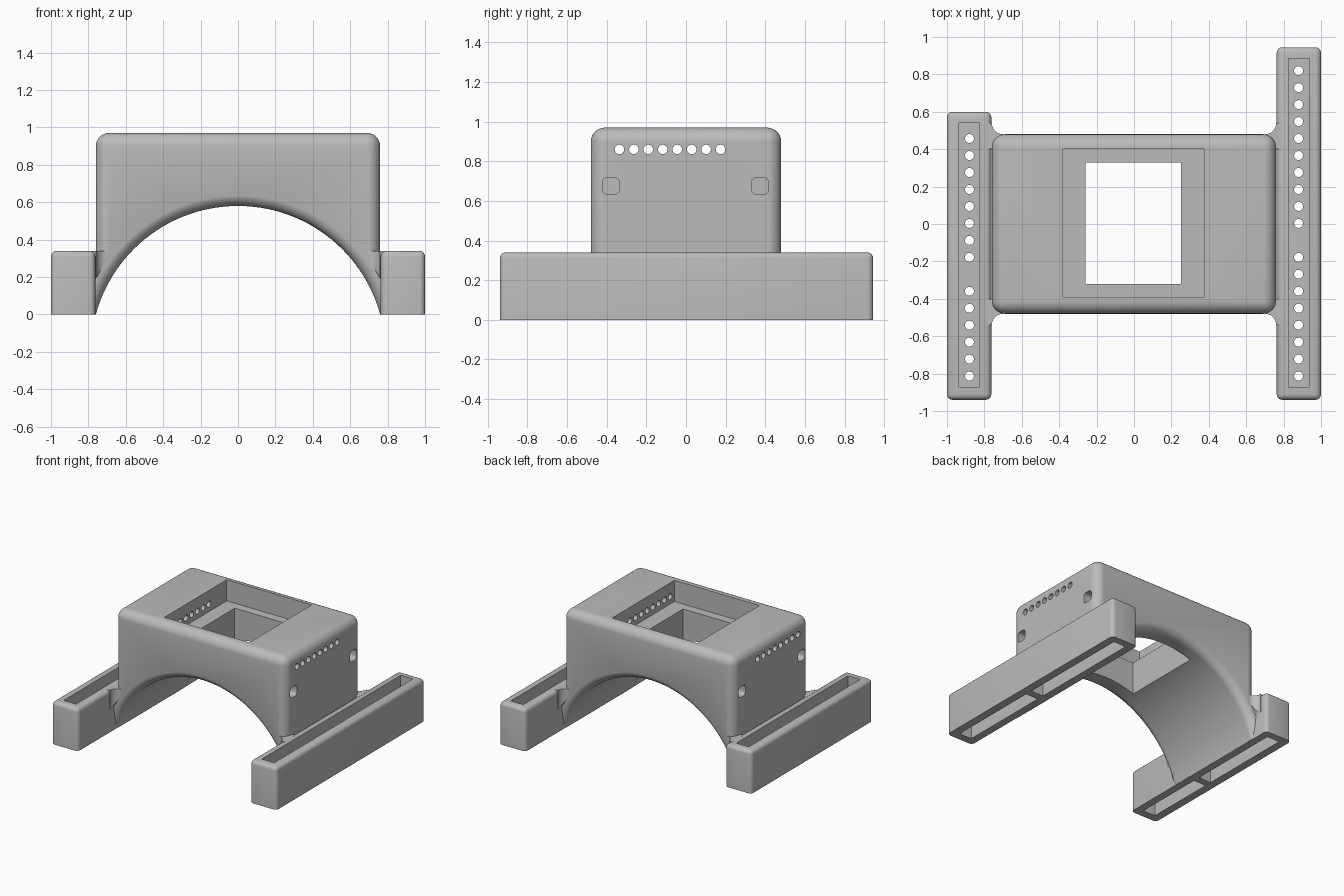
import bpy, bmesh, math
from mathutils import Matrix, Vector

cube = bpy.data.objects.get("Cube")
if cube:
    bpy.data.objects.remove(cube, do_unlink=True)

grey = bpy.data.materials.new("plain_grey")
grey.use_nodes = True
GREY = (0.5, 0.5, 0.5, 1)
grey.diffuse_color = GREY
grey.node_tree.nodes["Principled BSDF"].inputs["Base Color"].default_value = GREY


def make(name, bm):
    bmesh.ops.recalc_face_normals(bm, faces=bm.faces)
    mesh = bpy.data.meshes.new(name)
    bm.to_mesh(mesh)
    bm.free()
    ob = bpy.data.objects.new(name, mesh)
    bpy.context.collection.objects.link(ob)
    return ob


def box(name, lo, hi, bevel=0, segments=6):
    """Box between two corners; everything but the bottom rim is rounded."""
    bm = bmesh.new()
    bmesh.ops.create_cube(bm, size=1)
    for v in bm.verts:
        v.co = Vector([l + (c + 0.5) * (h - l) for l, h, c in zip(lo, hi, v.co)])
    if bevel:
        edges = [e for e in bm.edges if max(v.co.z for v in e.verts) > lo[2] + 0.01]
        bmesh.ops.bevel(bm, geom=edges, offset=bevel, offset_type='OFFSET',
                        segments=segments, profile=0.5, affect='EDGES')
    return make(name, bm)


def rods(name, centres, radius, length, axis):
    """Row of parallel cylinders along x or z."""
    bm = bmesh.new()
    turn = Matrix.Rotation(math.pi / 2, 4, 'Y') if axis == 'x' else Matrix()
    for c in centres:
        bmesh.ops.create_cone(bm, cap_ends=True, segments=24, radius1=radius,
                              radius2=radius, depth=length,
                              matrix=Matrix.Translation(c) @ turn)
    return make(name, bm)


def prism(name, outline, z0, z1):
    bm = bmesh.new()
    face = bm.faces.new([bm.verts.new((x, y, z0)) for x, y in outline])
    out = bmesh.ops.extrude_face_region(bm, geom=[face])
    for v in out["geom"]:
        if isinstance(v, bmesh.types.BMVert):
            v.co.z = z1
    return make(name, bm)


def combine(ob, other, operation='DIFFERENCE'):
    mod = ob.modifiers.new("combine", 'BOOLEAN')
    mod.operation, mod.object, mod.solver = operation, other, 'EXACT'
    bpy.context.view_layer.objects.active = ob
    bpy.ops.object.modifier_apply(modifier=mod.name)
    bpy.data.objects.remove(other, do_unlink=True)


def finish(ob):
    ob.data.materials.clear()
    ob.data.materials.append(grey)
    for p in ob.data.polygons:
        p.material_index = 0
    bpy.ops.object.select_all(action='DESELECT')
    ob.select_set(True)
    bpy.context.view_layer.objects.active = ob
    bpy.ops.object.shade_smooth_by_angle(angle=math.radians(30))


def arch_cutter(radius, flare, y_end, centre_z, sides=128):
    """Lathed barrel along y whose ends flare out to round the arch rims."""
    steps = [math.pi / 2 * i / 8 for i in range(9)]
    half = [(y_end - flare + flare * math.sin(a),
             radius + flare - flare * math.cos(a)) for a in steps]
    half.append((1.2, radius + flare))
    profile = [(-y, r) for y, r in reversed(half)] + half
    bm = bmesh.new()
    rings = []
    for y, r in profile:
        angles = [math.tau * i / sides for i in range(sides)]
        rings.append([bm.verts.new((r * math.cos(a), y, centre_z + r * math.sin(a)))
                      for a in angles])
    for a, b in zip(rings, rings[1:]):
        for i in range(sides):
            j = (i + 1) % sides
            bm.faces.new((a[i], a[j], b[j], b[i]))
    bm.faces.new(rings[0])
    bm.faces.new(rings[-1])
    return make("arch_cutter", bm)


# Arched body with rounded top and corners
W, D, H, RAIL_H = 0.76, 0.48, 0.97, 0.34
body = box("arched_body", (-W, -D, 0), (W, D, H), 0.07, 8)

# Concave corner webs joining the body to the rails
R = 0.06
for sx in (-1, 1):
    for sy in (-1, 1):
        pts = [(W - R, D - 0.08), (W + 0.03, D - 0.08), (W + 0.03, D + R)]
        for i in range(9):
            a = math.pi / 2 * i / 8
            pts.append((W - R + R * math.cos(a), D + R - R * math.sin(a)))
        web = prism("web", [(sx * x, sy * y) for x, y in pts], 0, RAIL_H)
        combine(body, web, 'UNION')

# Arch, top recess and through window
combine(body, arch_cutter(0.788, 0.07, 0.482, -0.208))
combine(body, box("recess", (-0.38, -0.39, 0.80), (0.375, 0.40, 1.2)))
combine(body, box("window", (-0.26, -0.32, 0.2), (0.25, 0.33, 0.9)))

# Row of side holes running right through
row = [(0, -0.336 + 0.0729 * i, 0.86) for i in range(8)]
combine(body, rods("side_holes", row, 0.024, 2, 'x'))

# Rounded square sockets on both sides
for sx in (-1, 1):
    for y in (-0.38, 0.375):
        bm = bmesh.new()
        bmesh.ops.create_cube(bm, size=1)
        for v in bm.verts:
            v.co = Vector((sx * W + v.co.x * 0.24, y + v.co.y * 0.085,
                           0.675 + v.co.z * 0.085))
        along = [e for e in bm.edges if abs(e.verts[0].co.x - e.verts[1].co.x) > 0.1]
        bmesh.ops.bevel(bm, geom=along, offset=0.025, offset_type='OFFSET',
                        segments=4, profile=0.5, affect='EDGES')
        combine(body, make("socket", bm))
finish(body)


# Side rails: slotted above and below, with a drilled web between
def rail(name, side, y0, y1, counts):
    def span(a, b):
        return min(side * a, side * b), max(side * a, side * b)
    x0, x1 = span(W + 0.003, 1)
    s0, s1 = span(0.825, 0.935)
    ob = box(name, (x0, y0, 0), (x1, y1, RAIL_H), 0.03, 4)
    pitch, first = 0.0907, -0.813
    low, high = counts
    gap = first + pitch * low
    front, back = y0 + 0.065, y1 - 0.06
    combine(ob, box("top_slot", (s0, front, 0.18), (s1, back, 0.5)))
    combine(ob, box("slot", (s0, front, -0.1), (s1, gap - 0.03, 0.12)))
    combine(ob, box("slot", (s0, gap + 0.03, -0.1), (s1, back, 0.12)))
    holes = [(side * 0.88, first + pitch * i, 0.15)
             for i in range(low + high + 1) if i != low]
    combine(ob, rods("rail_holes", holes, 0.024, 0.12, 'z'))
    finish(ob)


rail("left_rail", 1, -0.94, 0.945, (8, 10))
rail("right_rail", -1, -0.94, 0.60, (6, 8))
